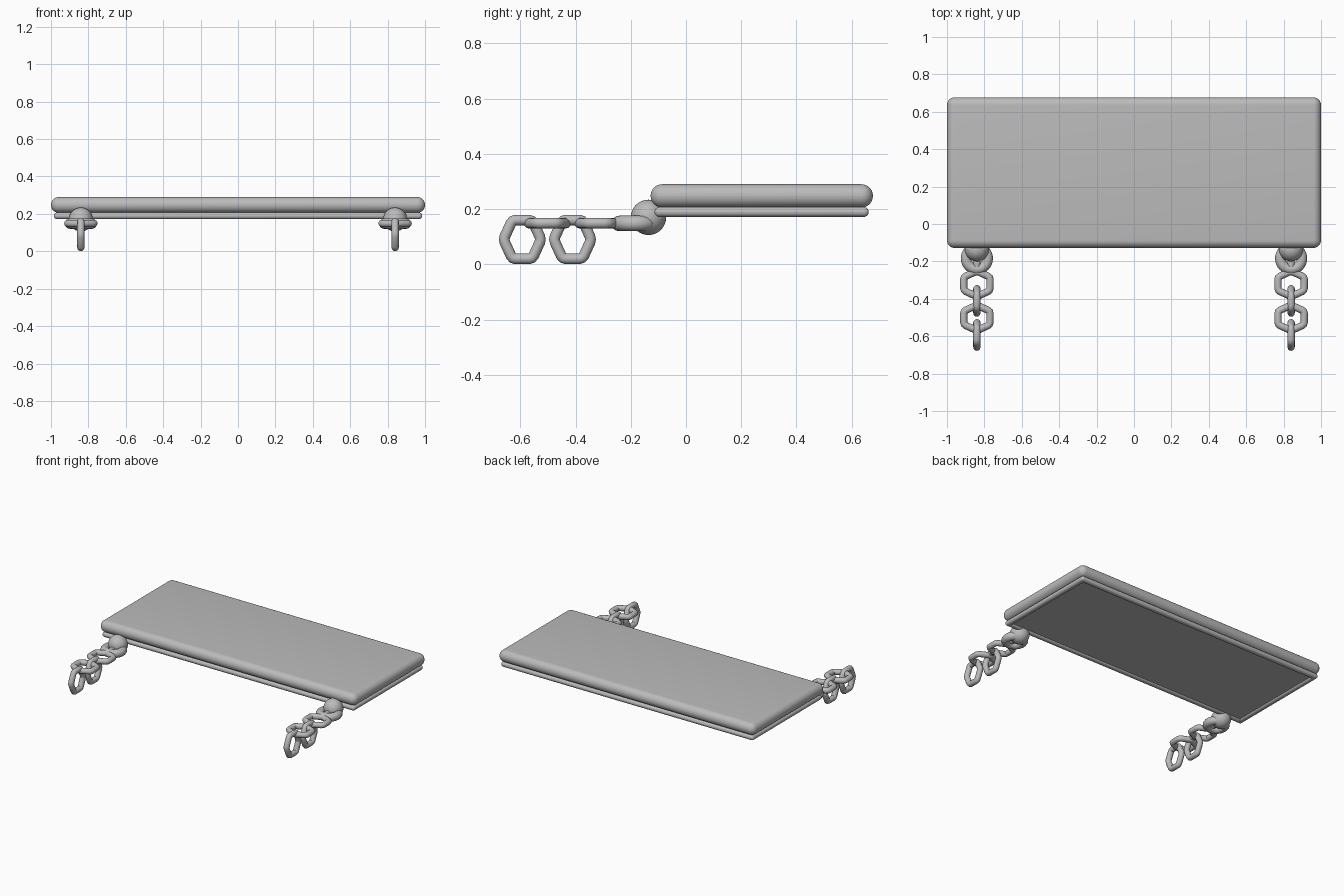
import bpy, math
from mathutils import Vector

cube = bpy.data.objects.get("Cube")
if cube:
    bpy.data.objects.remove(cube, do_unlink=True)

GREY = (0.5, 0.5, 0.5, 1)
grey = bpy.data.materials.new("plain grey")
grey.use_nodes = True
grey.diffuse_color = GREY
grey.node_tree.nodes["Principled BSDF"].inputs["Base Color"].default_value = GREY


def finish(name):
    ob = bpy.context.object
    ob.name = name
    ob.data.materials.append(grey)
    bpy.ops.object.transform_apply(location=False, rotation=True, scale=True)
    return ob


def slab(name, x0, x1, y0, y1, z0, z1, rounding=0.49):
    """Board or bar with rounded edges."""
    bpy.ops.mesh.primitive_cube_add(size=1, location=((x0 + x1) / 2, (y0 + y1) / 2, (z0 + z1) / 2))
    bpy.context.object.scale = (x1 - x0, y1 - y0, z1 - z0)
    ob = finish(name)
    if rounding:
        bevel = ob.modifiers.new("round", 'BEVEL')
        bevel.width = (z1 - z0) * rounding
        bevel.segments = 8
        bpy.ops.object.modifier_apply(modifier="round")
        bpy.ops.object.shade_smooth_by_angle(angle=math.radians(35))


def link(name, loc, upright):
    """Six-sided chain link of round bar with softened corners."""
    tip, flat, half = 0.068, 0.07, 0.036
    corners = [Vector(p) for p in ((0, tip), (flat, half), (flat, -half),
                                   (0, -tip), (-flat, -half), (-flat, half))]
    path = []
    for i, c in enumerate(corners):
        before, after = corners[i - 1], corners[(i + 1) % 6]
        a, b = c.lerp(before, 0.16), c.lerp(after, 0.16)
        path += [a, (a + b + 2 * c) / 4, b]
    curve = bpy.data.curves.new(name, 'CURVE')
    curve.dimensions = '3D'
    curve.bevel_depth = 0.0195
    curve.bevel_resolution = 4
    spline = curve.splines.new('POLY')
    spline.points.add(len(path) - 1)
    for point, p in zip(spline.points, path):
        point.co = (0, p.y, p.x, 1) if upright else (p.x, p.y, 0, 1)
    spline.use_cyclic_u = True
    ob = bpy.data.objects.new(name, curve)
    ob.location = loc
    bpy.context.collection.objects.link(ob)
    bpy.ops.object.select_all(action='DESELECT')
    ob.select_set(True)
    bpy.context.view_layer.objects.active = ob
    bpy.ops.object.convert(target='MESH')
    finish(name)
    bpy.ops.object.shade_smooth_by_angle(angle=math.radians(35))


# Top board, and the rimmed panel below it
slab("top_board", -1, 1, -0.128, 0.677, 0.206, 0.290)
X, Y0, Y1, RIM, Z0, Z1 = 0.985, -0.114, 0.662, 0.04, 0.172, 0.207
slab("rim_front", -X, X, Y0, Y0 + RIM, Z0, Z1)
slab("rim_back", -X, X, Y1 - RIM, Y1, Z0, Z1)
slab("rim_left", X - RIM, X, Y0, Y1, Z0, Z1)
slab("rim_right", -X, RIM - X, Y0, Y1, Z0, Z1)
slab("bottom_panel", 0.02 - X, X - 0.02, Y0 + 0.02, Y1 - 0.02, 0.184, 0.21, 0)

# Chains, one at each front corner
for side, x in (("left", 0.84), ("right", -0.84)):
    bpy.ops.mesh.primitive_uv_sphere_add(segments=32, ring_count=16, radius=0.064,
                                         location=(x, -0.136, 0.17))
    finish(side + "_ball")
    bpy.ops.object.shade_smooth()

    bpy.ops.mesh.primitive_torus_add(major_segments=32, minor_segments=16, major_radius=0.058,
                                     minor_radius=0.028, location=(x, -0.184, 0.148))
    finish(side + "_ball_ring")
    bpy.ops.object.shade_smooth()

    # Short pin joining the ball to the first link
    slab(side + "_pin", x - 0.019, x + 0.019, -0.247, -0.16, 0.136, 0.174)

    for i in range(4):
        upright = i % 2 == 1
        link(f"{side}_link_{i + 1}", (x, -0.32 - 0.091 * i, 0.09 if upright else 0.149), upright)
